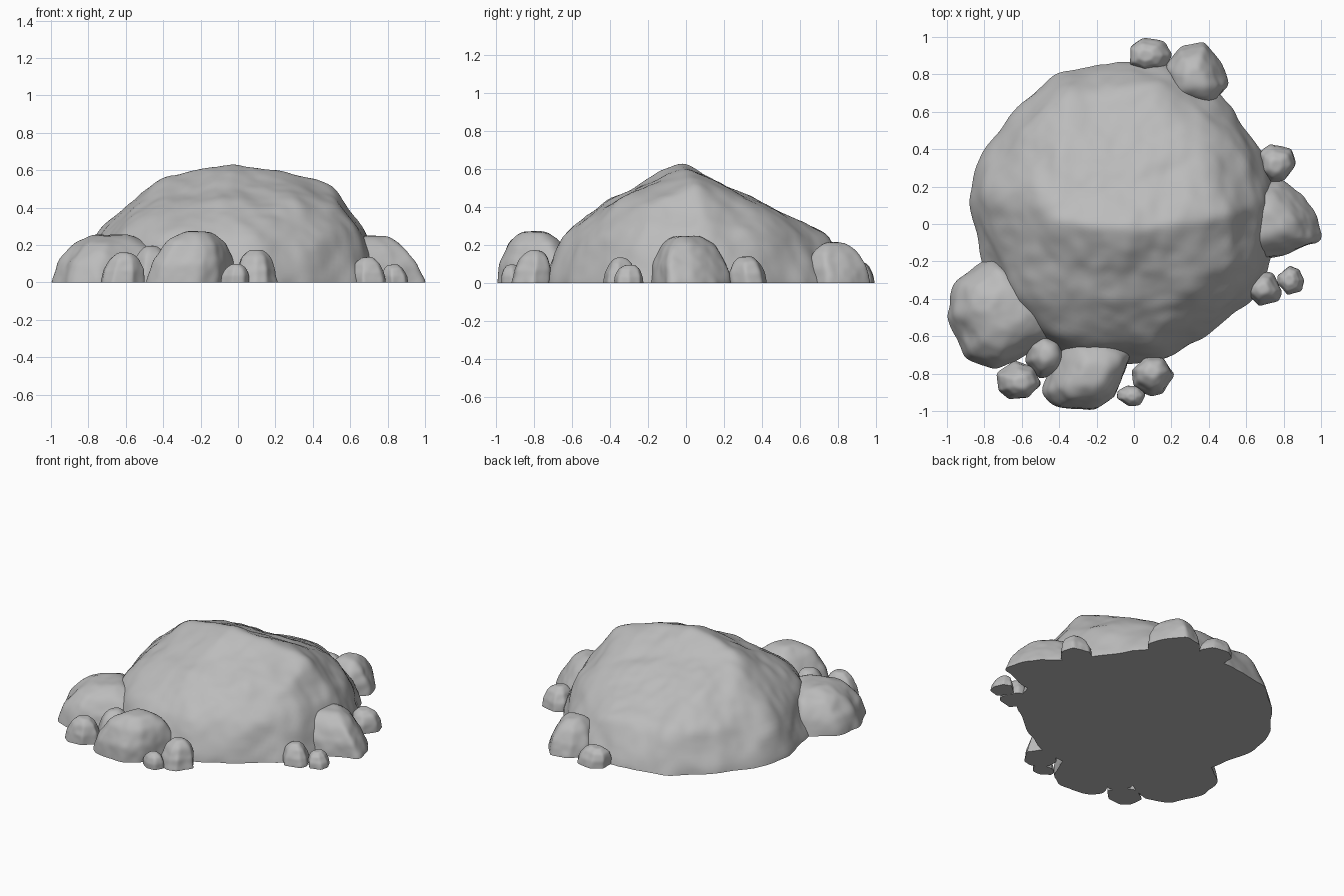
import bpy, bmesh, math, random
from mathutils import Vector, noise
from mathutils.bvhtree import BVHTree

cube = bpy.data.objects.get("Cube")
if cube:
    bpy.data.objects.remove(cube, do_unlink=True)

stone = bpy.data.materials.new("grey stone")
stone.use_nodes = True
stone.diffuse_color = (.5, .5, .5, 1)
stone.node_tree.nodes["Principled BSDF"].inputs["Base Color"].default_value = (.5, .5, .5, 1)


def carve(name, points, detail, smooth, rough, scale):
    """Wrap a fine sphere onto the hull of the points, weather it and cut it flat at the ground."""
    hull = bmesh.new()
    for p in points:
        hull.verts.new(p)
    out = bmesh.ops.convex_hull(hull, input=hull.verts[:])
    loose = {v for v in out["geom_interior"] if isinstance(v, bmesh.types.BMVert)}
    bmesh.ops.delete(hull, geom=list(loose), context='VERTS')
    tree = BVHTree.FromBMesh(hull)
    low = [Vector(p) for p in points if p[2] <= 0]
    centre = sum(low, Vector()) / len(low)
    centre.z = .03

    bm = bmesh.new()
    bmesh.ops.create_icosphere(bm, subdivisions=detail, radius=1)
    for v in bm.verts:
        hit = tree.ray_cast(centre, v.co.normalized())[0]
        v.co = hit if hit else centre
    for _ in range(smooth):
        bmesh.ops.smooth_vert(bm, verts=bm.verts[:], factor=.5,
                              use_axis_x=True, use_axis_y=True, use_axis_z=True)
    bm.normal_update()
    moves = [(v, v.normal * rough * noise.fractal(v.co * scale, 1, 2, 3)) for v in bm.verts]
    for v, d in moves:
        v.co += d
    cut = bmesh.ops.bisect_plane(bm, geom=bm.verts[:] + bm.edges[:] + bm.faces[:],
                                 plane_co=(0, 0, 0), plane_no=(0, 0, 1), clear_inner=True)
    rim = [e for e in cut["geom_cut"] if isinstance(e, bmesh.types.BMEdge)]
    bmesh.ops.holes_fill(bm, edges=rim, sides=0)
    bmesh.ops.recalc_face_normals(bm, faces=bm.faces[:])

    mesh = bpy.data.meshes.new(name)
    bm.to_mesh(mesh)
    bm.free()
    hull.free()
    mesh.materials.append(stone)
    obj = bpy.data.objects.new(name, mesh)
    bpy.context.collection.objects.link(obj)
    bpy.ops.object.select_all(action='DESELECT')
    obj.select_set(True)
    bpy.context.view_layer.objects.active = obj
    bpy.ops.object.shade_smooth_by_angle(angle=math.radians(50))


def tier(outline, z):
    return [(x, y, z) for x, y in outline]


def boulder(name, outline, height, peak):
    """Side boulder: a footprint that narrows towards a crown around the peak."""
    points = []
    for level, size in ((-.5, 1), (0, 1.01), (.4, .95), (.8, .72), (1.02, .36)):
        lean = max(level, 0)
        mx = sum(p[0] for p in outline) / len(outline)
        my = sum(p[1] for p in outline) / len(outline)
        cx, cy = mx + (peak[0] - mx) * lean, my + (peak[1] - my) * lean
        points += tier([(cx + (x - mx) * size, cy + (y - my) * size) for x, y in outline],
                       level * height)
    carve(name, points, 5, 5, .012, 5)


def pebble(name, x, y, rx, ry, height, seed):
    """Small stone: an irregular rounded polygon as footprint."""
    rng = random.Random(seed)
    ring = []
    for i in range(7):
        a = math.tau * (i + rng.uniform(-.25, .25)) / 7
        ring.append((x + rx * 1.05 * math.cos(a), y + ry * 1.05 * math.sin(a)))
    boulder(name, ring, height, (x + rng.uniform(-.2, .2) * rx, y + rng.uniform(-.2, .2) * ry))


# Main rock: footprint, shoulders and a crest running from side to side
foot = [(-.89, .16), (-.84, .36), (-.66, .6), (-.41, .82), (-.05, .88), (.2, .86), (.46, .7),
        (.67, .42), (.76, .2), (.75, -.1), (.66, -.4), (.5, -.52), (.16, -.74), (-.1, -.76),
        (-.4, -.73), (-.7, -.5), (-.83, -.18)]
shoulder = [(-.76, .15), (-.6, .5), (-.36, .71), (.1, .75), (.36, .62), (.6, .36), (.7, .1),
            (.66, -.2), (.52, -.42), (.1, -.65), (-.35, -.63), (-.62, -.42), (-.73, -.12)]
upper = [(-.59, .1), (-.4, .38), (.1, .43), (.4, .34), (.58, .1), (.54, -.2), (.3, -.36),
         (-.1, -.45), (-.4, -.36), (-.56, -.12)]
crest = [(-.43, .03, .56), (-.2, -.01, .61), (0, -.02, .635), (.1, -.02, .61),
         (.36, .02, .575), (.51, .05, .53), (-.3, -.18, .52), (.3, -.16, .53)]
carve("main_rock", tier(foot, -.2) + tier(foot, 0) + tier(shoulder, .25) + tier(upper, .42) + crest,
      6, 5, .02, 3.5)

# Larger boulders leaning against the main rock
boulder("front_right_boulder", [(-1, -.5), (-.97, -.32), (-.77, -.17), (-.6, -.3), (-.42, -.52),
                                (-.45, -.64), (-.75, -.78), (-.91, -.72)], .255, (-.68, -.46))
boulder("front_boulder", [(-.5, -.9), (-.42, -.98), (-.2, -.99), (-.12, -.93), (-.01, -.68),
                          (-.1, -.6), (-.35, -.58), (-.42, -.7)], .265, (-.22, -.8))
boulder("left_boulder", [(.6, -.2), (.78, -.17), (1.01, -.09), (.98, .05), (.9, .16),
                         (.8, .24), (.62, .22)], .245, (.73, 0))
boulder("back_left_boulder", [(.17, .85), (.25, .95), (.38, .98), (.46, .88), (.51, .75),
                              (.43, .66), (.2, .68)], .205, (.33, .78))

# Small stones around the base
for i, (place, x, y, rx, ry, h) in enumerate((
        ("front_right_outer", -.62, -.84, .12, .1, .16),
        ("front_right_inner", -.48, -.71, .1, .12, .19),
        ("front_left_large", .1, -.81, .11, .1, .17),
        ("front_left_tiny", -.02, -.92, .07, .05, .09),
        ("left_rear", .76, .33, .1, .1, .135),
        ("left_front", .7, -.35, .09, .09, .13),
        ("left_front_tiny", .84, -.3, .07, .08, .09),
        ("back", .08, .9, .12, .09, .12))):
    pebble(place + "_stone", x, y, rx, ry, h, i + 3)
